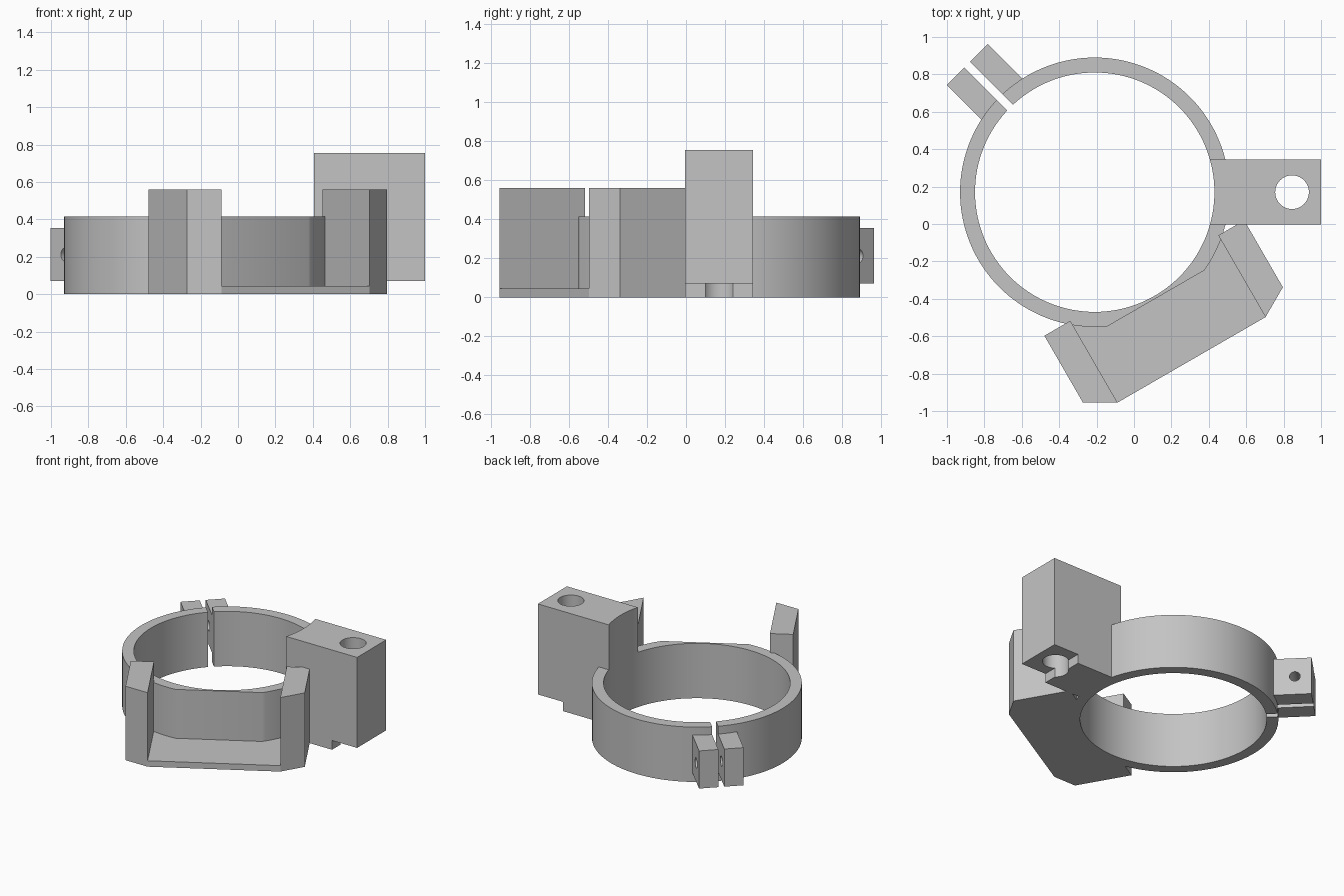
import bpy, bmesh, math
from mathutils import Matrix

cube = bpy.data.objects.get("Cube")
if cube:
    bpy.data.objects.remove(cube, do_unlink=True)

# Main dimensions; all parts are laid out around the ring centre
CENTRE = (-0.21, 0.17, 0)
BORE, OUTER, RING_TOP = 0.64, 0.72, 0.415
FLOOR_TOP = 0.045
ARM_IN, ARM_OUT = 0.457, 0.617
BRACKET, CLAMP = -60, 135      # directions of bracket and split, in degrees

grey = bpy.data.materials.new("plain grey")
grey.use_nodes = True
grey.diffuse_color = (0.55, 0.55, 0.55, 1)
grey.node_tree.nodes["Principled BSDF"].inputs["Base Color"].default_value = grey.diffuse_color


def prism(name, outline, z0, z1, angle=0):
    """Extrude an outline (outward, sideways) placed at an angle about the ring."""
    bm = bmesh.new()
    face = bm.faces.new([bm.verts.new((x, y, z0)) for x, y in outline])
    top = bmesh.ops.extrude_face_region(bm, geom=[face])["geom"]
    verts = [g for g in top if isinstance(g, bmesh.types.BMVert)]
    bmesh.ops.translate(bm, verts=verts, vec=(0, 0, z1 - z0))
    bmesh.ops.recalc_face_normals(bm, faces=bm.faces)
    bm.transform(Matrix.Translation(CENTRE) @ Matrix.Rotation(math.radians(angle), 4, 'Z'))
    mesh = bpy.data.meshes.new(name)
    bm.to_mesh(mesh)
    bm.free()
    mesh.materials.append(grey)
    obj = bpy.data.objects.new(name, mesh)
    bpy.context.collection.objects.link(obj)
    return obj


def box(name, x0, x1, y0, y1, z0, z1, angle=0):
    return prism(name, [(x0, y0), (x1, y0), (x1, y1), (x0, y1)], z0, z1, angle)


def cylinder(name, radius, z0, z1, x=0, sides=128):
    steps = [2 * math.pi * i / sides for i in range(sides)]
    return prism(name, [(x + radius * math.cos(a), radius * math.sin(a)) for a in steps], z0, z1)


def cut(obj, cutter):
    cutter.hide_render = True
    mod = obj.modifiers.new("cut", 'BOOLEAN')
    mod.operation, mod.solver, mod.object = 'DIFFERENCE', 'EXACT', cutter
    bpy.context.view_layer.objects.active = obj
    bpy.ops.object.modifier_apply(modifier=mod.name)


# Cutters
bore = cylinder("bore_cutter", BORE, -1, 2)
slot = box("slot_cutter", 0.4, 1.2, -0.021, 0.021, -1, 2, CLAMP)
flat = box("flat_cutter", 0.655, 1.2, -ARM_IN, ARM_IN, FLOOR_TOP, 2, BRACKET)
post_hole = cylinder("post_hole_cutter", 0.09, -1, 2, x=1.055, sides=64)
bolt_hole = cylinder("bolt_hole_cutter", 0.037, -0.5, 0.5, sides=32)
bolt_hole.data.transform(Matrix.Translation([-c for c in CENTRE]))
bolt_hole.data.transform(Matrix.Translation(CENTRE)
                         @ Matrix.Rotation(math.radians(CLAMP), 4, 'Z')
                         @ Matrix.Translation((0.85, 0, 0.212))
                         @ Matrix.Rotation(math.pi / 2, 4, 'X'))
cutters = [bore, slot, flat, post_hole, bolt_hole]

# Split ring with a flattened side facing the bracket
ring = cylinder("split_ring", OUTER, 0, RING_TOP)
for c in (bore, slot, flat):
    cut(ring, c)
parts = [ring]

# Pair of clamp ears beside the split
for name, s in (("left_clamp_ear", -1), ("right_clamp_ear", 1)):
    y0, y1 = sorted((s * 0.021, s * 0.155))
    ear = box(name, 0.65, 0.965, y0, y1, 0.07, 0.355, CLAMP)
    cut(ear, bolt_hole)
    parts.append(ear)

# Tall mounting block with a shorter foot under it
block = box("mounting_block", 0.58, 1.21, -0.174, 0.174, 0.07, 0.755)
foot = box("mounting_block_foot", 0.58, 1.0, -0.174, 0.174, 0, 0.07)
for obj in (block, foot):
    cut(obj, bore)
    cut(obj, post_hole)
    parts.append(obj)

# Bracket floor and its two upright arms with angled front ends
floor = box("bracket_floor", 0.53, 1.035, -ARM_IN, ARM_IN, 0, FLOOR_TOP, BRACKET)
cut(floor, bore)
parts.append(floor)
for name, s in (("right_bracket_arm", -1), ("left_bracket_arm", 1)):
    outline = [(0.53, s * ARM_IN), (1.035, s * ARM_IN), (0.943, s * ARM_OUT), (0.53, s * ARM_OUT)]
    parts.append(prism(name, outline, 0, 0.56, BRACKET))

for c in cutters:
    bpy.data.objects.remove(c, do_unlink=True)

# Smooth round walls, keep corners sharp
bpy.ops.object.select_all(action='DESELECT')
for obj in parts:
    obj.select_set(True)
bpy.context.view_layer.objects.active = ring
bpy.ops.object.shade_smooth_by_angle(angle=math.radians(25))
